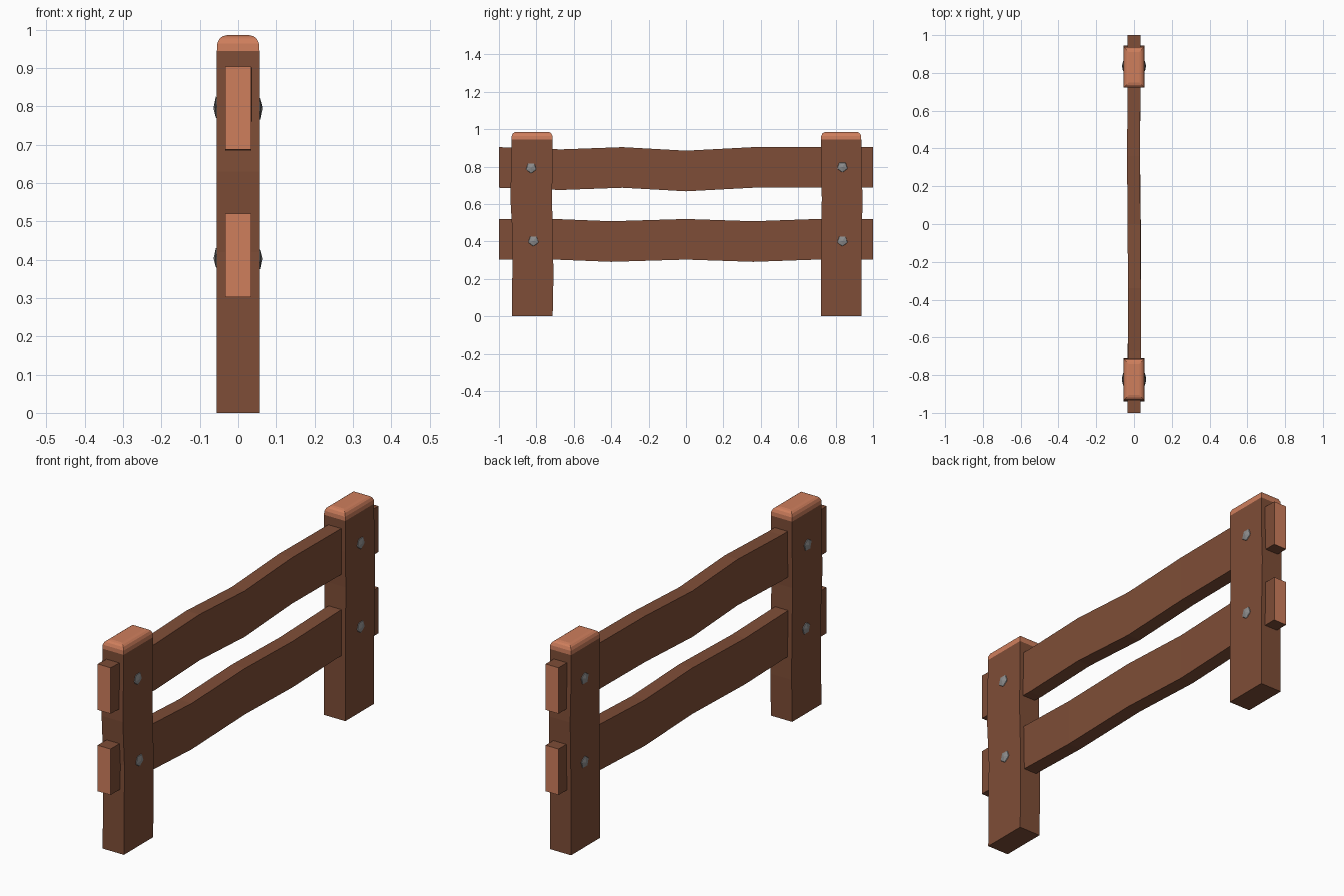
import bpy, bmesh, math
from mathutils import Matrix

if "Cube" in bpy.data.objects:
    bpy.data.objects.remove(bpy.data.objects["Cube"])


def material(name, rgb):
    m = bpy.data.materials.new(name)
    m.diffuse_color = (*rgb, 1)
    m.use_nodes = True
    m.node_tree.nodes["Principled BSDF"].inputs["Base Color"].default_value = m.diffuse_color
    return m


BARK = material("brown wood", (0.21, 0.075, 0.038))
GRAIN = material("light end grain", (0.62, 0.21, 0.108))
METAL = material("grey metal", (0.27, 0.27, 0.27))


def finish(name, bm, mats, rule=None):
    bmesh.ops.recalc_face_normals(bm, faces=bm.faces[:])
    bm.normal_update()
    for f in bm.faces:
        f.smooth = False
        if rule and rule(f):
            f.material_index = 1
    me = bpy.data.meshes.new(name)
    bm.to_mesh(me)
    bm.free()
    for m in mats:
        me.materials.append(m)
    ob = bpy.data.objects.new(name, me)
    bpy.context.collection.objects.link(ob)


def loft(rings):
    """Join four-cornered rings into a closed bar."""
    bm = bmesh.new()
    loops = [[bm.verts.new(p) for p in r] for r in rings]
    for a, b in zip(loops, loops[1:]):
        for i in range(4):
            j = (i + 1) % 4
            bm.faces.new((a[i], a[j], b[j], b[i]))
    bm.faces.new(loops[0])
    bm.faces.new(loops[-1])
    return bm


# posts: (z, y min, y max), then a rounded light cap
def post(name, profile):
    def ring(z, y0, y1, s=0):
        x = 0.0555 - s
        return [(-x, y0 + s, z), (x, y0 + s, z), (x, y1 - s, z), (-x, y1 - s, z)]
    rings = [ring(*p) for p in profile]
    _, y0, y1 = profile[-1]
    rings += [ring(z, y0, y1, s) for z, s in
              ((0.964, 0.001), (0.977, 0.007), (0.983, 0.015), (0.986, 0.027))]
    finish(name, loft(rings), [BARK, GRAIN],
           lambda f: f.calc_center_median().z > 0.947)


post("left_post", [(0, -0.931, -0.713), (0.2, -0.929, -0.709), (0.42, -0.927, -0.711),
                   (0.63, -0.939, -0.717), (0.8, -0.935, -0.713), (0.945, -0.933, -0.713)])
post("right_post", [(0, 0.722, 0.937), (0.3, 0.722, 0.937), (0.63, 0.726, 0.944),
                    (0.8, 0.722, 0.938), (0.945, 0.722, 0.937)])


# wavy rails: (y, bottom z, x offset)
def rail(name, path):
    w, h = 0.034, 0.217
    rings = [[(dx - w, y, z), (dx + w, y, z), (dx + w, y, z + h), (dx - w, y, z + h)]
             for y, z, dx in path]
    finish(name, loft(rings), [BARK, GRAIN], lambda f: abs(f.normal.y) > 0.9)


rail("upper_rail", [(-1, 0.687, 0), (-0.67, 0.675, 0.003), (-0.34, 0.687, 0.002), (0, 0.668, 0),
                    (0.36, 0.687, -0.003), (0.7, 0.687, 0), (1, 0.687, 0)])
rail("lower_rail", [(-1, 0.303, 0), (-0.7, 0.303, 0), (-0.4, 0.291, 0.004), (0, 0.303, 0.002),
                    (0.36, 0.291, -0.002), (0.7, 0.303, 0), (1, 0.303, 0)])

# faceted bolt heads on both faces of each post
for label, y, z in (("left_upper", -0.828, 0.793), ("left_lower", -0.816, 0.403),
                    ("right_upper", 0.836, 0.798), ("right_lower", 0.836, 0.403)):
    for side, s in (("right", 1), ("left", -1)):
        bm = bmesh.new()
        bmesh.ops.create_icosphere(bm, subdivisions=1, radius=1)
        mat = (Matrix.Translation((s * 0.0535, y, z))
               @ Matrix.Diagonal((0.0105, 0.031, 0.031, 1))
               @ Matrix.Rotation(math.radians(90), 4, 'Y'))
        bmesh.ops.transform(bm, matrix=mat, verts=bm.verts[:])
        finish(f"{label}_bolt_{side}", bm, [METAL])
